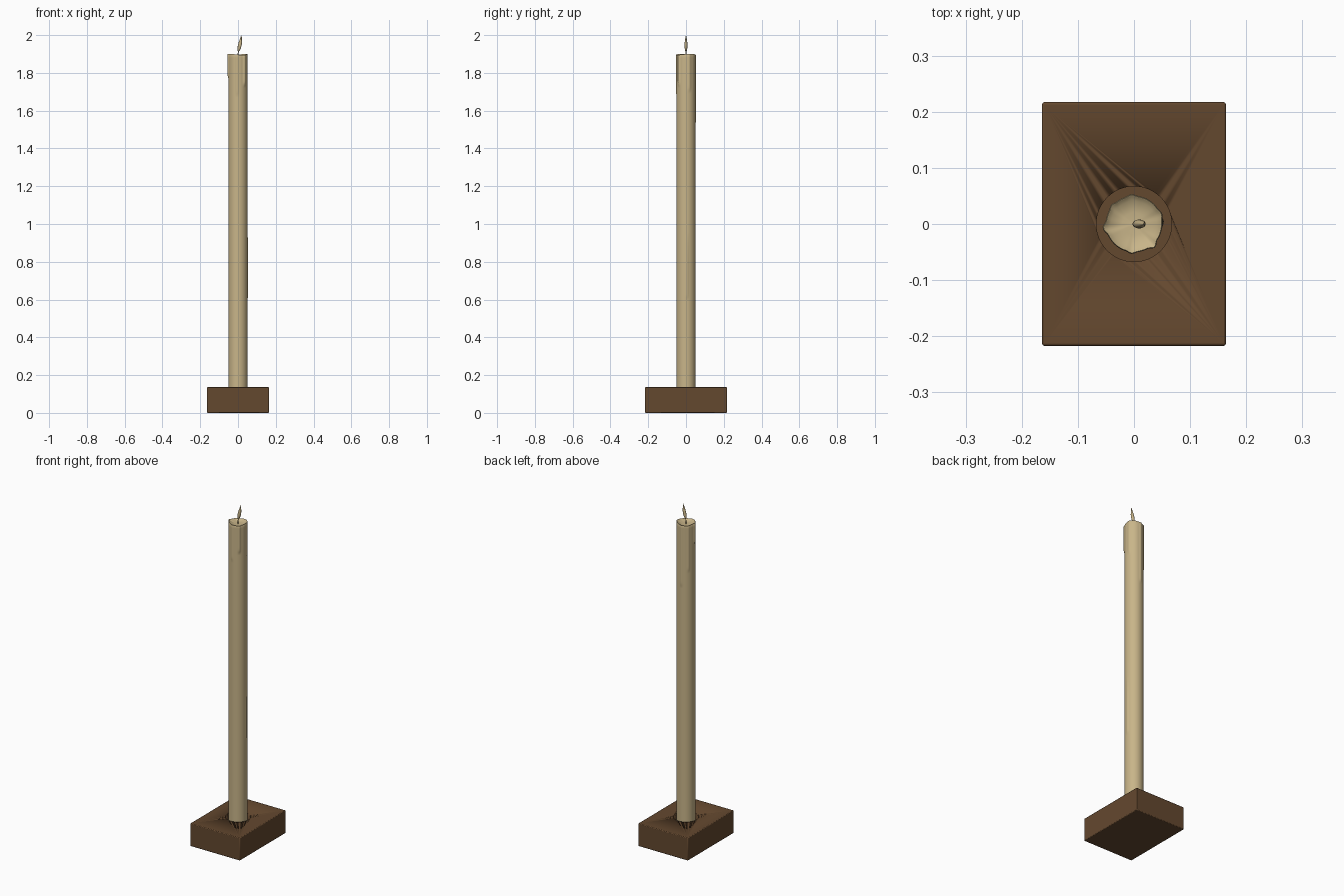
import bpy, bmesh, math

if "Cube" in bpy.data.objects:
    bpy.data.objects.remove(bpy.data.objects["Cube"])


def material(name, rgb):
    m = bpy.data.materials.new(name)
    m.diffuse_color = (*rgb, 1)
    m.use_nodes = True
    m.node_tree.nodes["Principled BSDF"].inputs["Base Color"].default_value = m.diffuse_color
    return m


WOOD = material("brown wood", (0.127, 0.065, 0.028))
WAX = material("cream wax", (0.58, 0.46, 0.25))


def make(name, rings, mat, angle=40):
    """Skin a stack of closed rings and cap both ends."""
    bm = bmesh.new()
    loops = [[bm.verts.new(p) for p in r] for r in rings]
    n = len(loops[0])
    for a, b in zip(loops, loops[1:]):
        for i in range(n):
            j = (i + 1) % n
            bm.faces.new((a[i], a[j], b[j], b[i]))
    bm.faces.new(loops[0][::-1])
    bm.faces.new(loops[-1])
    me = bpy.data.meshes.new(name)
    bm.to_mesh(me)
    bm.free()
    ob = bpy.data.objects.new(name, me)
    bpy.context.collection.objects.link(ob)
    me.materials.append(mat)
    for o in bpy.context.selected_objects:
        o.select_set(False)
    ob.select_set(True)
    bpy.context.view_layer.objects.active = ob
    bpy.ops.object.shade_smooth_by_angle(angle=math.radians(angle))
    return ob


def circle(r, z, n=64, cx=0, cy=0, ry=None):
    ry = r if ry is None else ry
    return [(cx + r * math.cos(2 * math.pi * i / n),
             cy + ry * math.sin(2 * math.pi * i / n), z) for i in range(n)]


def rect(x, y, z):
    return [(-x, -y, z), (x, -y, z), (x, y, z), (-x, y, z)]


# wooden block with softened edges and a round socket
block = make("base_block", [rect(0.164, 0.217, 0), rect(0.164, 0.217, 0.136)], WOOD, 30)
bev = block.modifiers.new("bevel", "BEVEL")
bev.width, bev.segments = 0.004, 2
cutter = make("socket_cutter", [circle(0.067, 0.085), circle(0.067, 0.2)], WOOD)
cutter.hide_render = True
cut = block.modifiers.new("socket", "BOOLEAN")
cut.object, cut.operation, cut.solver = cutter, "DIFFERENCE", "EXACT"
bpy.context.view_layer.objects.active = block
for m in ("bevel", "socket"):
    bpy.ops.object.modifier_apply(modifier=m)
bpy.data.objects.remove(cutter)

# wax drips: angle in degrees, lower end, upper end, half width in degrees, bulge
DRIPS = [(188, 1.77, 2.1, 16, 0.006), (-48, 1.73, 2.1, 13, 0.006),
         (-95, 1.68, 2.1, 12, 0.003), (20, 1.70, 2.1, 16, 0.003),
         (95, 1.53, 2.1, 14, 0.003), (140, 1.62, 2.1, 12, 0.003),
         (5, 0.60, 0.96, 14, 0.003)]


def wax_radius(a, z):
    r = 0.0505
    for ang, lo, hi, w, h in DRIPS:
        d = abs((a - ang + 180) % 360 - 180) / w
        if d < 1 and lo < z < hi:
            end = min(1, (z - lo) / 0.025, (hi - z) / 0.15)
            r += h * math.sqrt(end) * (0.5 + 0.5 * math.cos(math.pi * d))
    return r


def wax_ring(z, scale=1.0, dz=0.0, n=72):
    ring = []
    for i in range(n):
        a = 2 * math.pi * i / n
        r = wax_radius(math.degrees(a), z) * scale
        wave = 0.003 * math.sin(2 * a + 0.6) if z > 1.88 else 0
        ring.append((r * math.cos(a), r * math.sin(a), z + dz + wave * scale))
    return ring


# candle shaft with a shallow melted pool on top
levels = [0.085, 0.3, 0.59] + [0.60 + 0.012 * i for i in range(4)]
levels += [0.7, 0.8, 0.85, 0.9, 0.94, 0.96, 1.2]
levels += [1.50 + 0.01 * i for i in range(39)]
rings = [wax_ring(z) for z in levels] + [wax_ring(1.895)]
rings += [wax_ring(1.898, 0.97), wax_ring(1.898, 0.92, -0.002), wax_ring(1.898, 0.8, -0.008),
          wax_ring(1.898, 0.4, -0.013), wax_ring(1.898, 0.05, -0.014)]
make("candle", rings, WAX, 50)

# short wick
make("wick", [circle(0.0028, 1.88, 12), circle(0.0026, 1.905, 12, 0.001),
              circle(0.002, 1.925, 12, 0.004)], WAX)

# leaning flattened flame: height, centre x, half width x, half width y
FLAME = [(1.909, 0.002, 0.001, 0.001), (1.917, 0.003, 0.005, 0.004),
         (1.930, 0.006, 0.0085, 0.007), (1.945, 0.009, 0.0100, 0.008),
         (1.960, 0.012, 0.0090, 0.007), (1.975, 0.0145, 0.006, 0.005),
         (1.990, 0.017, 0.003, 0.0025), (2.0, 0.018, 0.0004, 0.0004)]
make("flame", [circle(rx, z, 20, cx, 0, ry) for z, cx, rx, ry in FLAME], WAX, 60)
